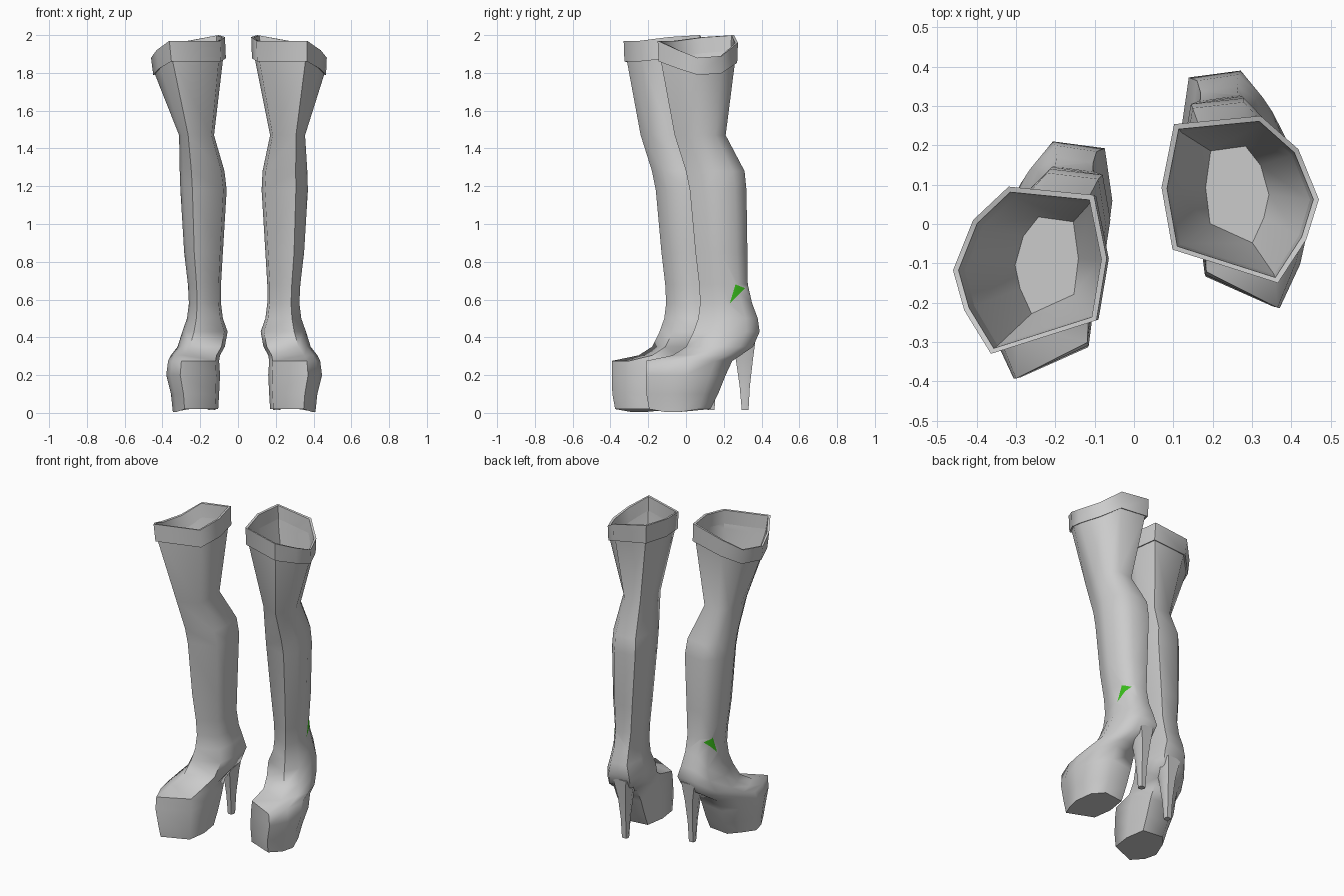
import bpy, bmesh
from mathutils import Vector

cube = bpy.data.objects.get("Cube")
if cube:
    bpy.data.objects.remove(cube)


def material(name, colour):
    m = bpy.data.materials.new(name)
    m.use_nodes = True
    m.diffuse_color = colour
    m.node_tree.nodes["Principled BSDF"].inputs["Base Color"].default_value = colour
    return m


GREY = material("grey leather", (0.6, 0.6, 0.6, 1))
GREEN = material("green patch", (0.04, 0.5, 0.01, 1))

# Plan outline inside a unit box: toe, around the outer side, heel, inner side
OUTLINE = [(.74, 0), (.92, .26), (1, .5), (.87, .8),
           (.63, 1), (.08, .95), (0, .57), (.07, .2)]
RIM_DROP = [.03, .08, .12, .11, .04, 0, .01, .03]

# Horizontal sections: z, x range, y range
RINGS = [
    (.02, .17, .41, -.195, .13),
    (.1, .165, .42, -.21, .17),
    (.2, .16, .445, -.213, .21),
    (.275, .165, .435, -.213, .245),
    (.305, .16, .42, -.07, .29),
    (.35, .135, .385, 0, .355),
    (.43, .12, .36, .04, .39),
    (.5, .145, .335, .065, .38),
    (.58, .155, .325, .075, .35),
    (.68, .155, .33, .07, .327),
    (.85, .145, .35, .05, .325),
    (1.18, .125, .37, .02, .32),
    (1.28, .13, .367, 0, .31),
    (1.47, .17, .355, -.06, .21),
]
TOP = (.07, .47, -.15, .275)


def section(box, z, grow=0.0, drop=0.0):
    x0, x1, y0, y1 = box
    x0, x1, y0, y1 = x0 - grow, x1 + grow, y0 - grow, y1 + grow
    return [Vector((x0 + u * (x1 - x0), y0 + v * (y1 - y0), z - drop * d))
            for (u, v), d in zip(OUTLINE, RIM_DROP)]


def loft(bm, rings, caps=True):
    loops = [[bm.verts.new(p) for p in r] for r in rings]
    n = len(loops[0])
    for a, b in zip(loops, loops[1:]):
        for i in range(n):
            j = (i + 1) % n
            bm.faces.new((a[i], a[j], b[j], b[i]))
    if caps:
        bm.faces.new(loops[0][::-1])
        bm.faces.new(loops[-1])


def place(p, side):
    """Left boot as built; right boot mirrored, leaning in and stepping forward."""
    if side > 0:
        return p
    lean = .065 * min(1, max(0, (2 - p.z) / .8))
    return Vector((lean - p.x, p.y - .18, p.z))


def finish(name, bm, side, angle=1.1):
    for v in bm.verts:
        v.co = place(v.co.copy(), side)
    bmesh.ops.recalc_face_normals(bm, faces=bm.faces)
    mesh = bpy.data.meshes.new(name)
    bm.to_mesh(mesh)
    bm.free()
    mesh.materials.append(GREY)
    mesh.materials.append(GREEN)
    ob = bpy.data.objects.new(name, mesh)
    bpy.context.collection.objects.link(ob)
    bpy.ops.object.select_all(action='DESELECT')
    ob.select_set(True)
    bpy.context.view_layer.objects.active = ob
    bpy.ops.object.shade_smooth_by_angle(angle=angle)


def cut_patch(bm):
    """Cut a triangular patch into the outer side of the ankle."""
    corners = [Vector((0, .232, .58)), Vector((0, .312, .66)), Vector((0, .262, .68))]

    def near(f):
        c = f.calc_center_median()
        return f.normal.x > .1 and c.x > .25 and c.y > .15 and .575 < c.z < .685

    planes = []
    for a, b in zip(corners, corners[1:] + corners[:1]):
        planes.append((a, Vector((1, 0, 0)).cross(b - a).normalized()))
    for a, normal in planes:
        bm.normal_update()
        faces = [f for f in bm.faces if near(f)]
        geom = faces + list({e for f in faces for e in f.edges})
        geom += list({v for f in faces for v in f.verts})
        bmesh.ops.bisect_plane(bm, geom=geom, plane_co=a, plane_no=normal)
    bm.normal_update()
    for f in bm.faces:
        c = f.calc_center_median()
        if near(f) and all((c - a).dot(n) > 0 for a, n in planes):
            f.material_index = 1


def boot(side, label):
    # Shaft and platform foot, with a lining that closes at the knee
    bm = bmesh.new()
    rings = [section(r[1:], r[0]) for r in RINGS]
    rings[0][2].z = rings[0][1].z = .005
    rings.append(section(TOP, 1.91, -.014, 1))
    rings.append(section(TOP, 1.96, -.014, 1))
    rings.append(section(TOP, 1.88, -.025, .9))
    rings.append(section(RINGS[-1][1:], 1.5, -.012))
    loft(bm, rings)
    bmesh.ops.recalc_face_normals(bm, faces=bm.faces)
    cut_patch(bm)
    finish(label + "_boot_shaft", bm, side)

    # Folded cuff around the opening
    bm = bmesh.new()
    wall = [section(TOP, 1.89, -.016, .8), section(TOP, 1.885, -.004, .8),
            section(TOP, 2, 0, 1), section(TOP, 1.998, -.014, 1),
            section(TOP, 1.89, -.022, .8)]
    loft(bm, wall, caps=False)
    finish(label + "_boot_cuff", bm, side)

    # Tapered high heel: z, x centre, y centre, half width, half depth
    bm = bmesh.new()
    stack = [(.015, .205, .313, .02, .018), (.14, .205, .311, .025, .027),
             (.28, .205, .309, .038, .045), (.4, .21, .305, .065, .065)]
    shape = [(-.6, -1), (.6, -1), (1, 0), (.7, 1), (-.7, 1), (-1, 0)]
    loft(bm, [[Vector((x + u * w, y + v * d, z)) for u, v in shape]
              for z, x, y, w, d in stack])
    finish(label + "_boot_heel", bm, side)


boot(1, "left")
boot(-1, "right")
